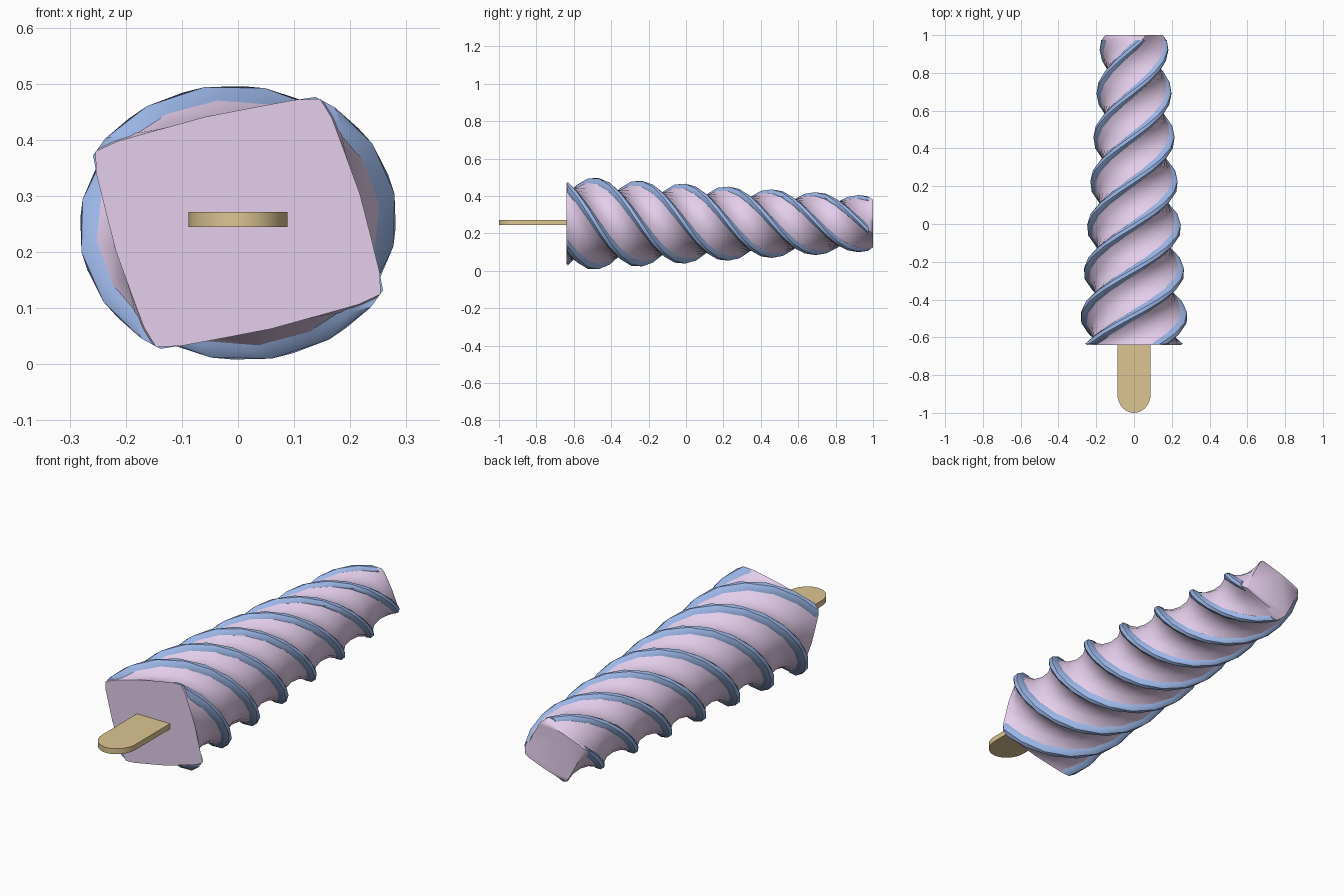
import bpy, bmesh, math

if "Cube" in bpy.data.objects:
    bpy.data.objects.remove(bpy.data.objects["Cube"])

Y0, Y1, ZC = -0.64, 1.0, 0.252
STEPS = 28


def material(name, color):
    m = bpy.data.materials.new(name)
    m.diffuse_color = (*color, 1)
    m.use_nodes = True
    m.node_tree.nodes["Principled BSDF"].inputs["Base Color"].default_value = m.diffuse_color
    return m


def finish(name, bm, mat):
    bmesh.ops.recalc_face_normals(bm, faces=bm.faces)
    me = bpy.data.meshes.new(name)
    bm.to_mesh(me)
    bm.free()
    me.materials.append(mat)
    ob = bpy.data.objects.new(name, me)
    bpy.context.collection.objects.link(ob)
    bpy.context.view_layer.objects.active = ob
    bpy.ops.object.select_all(action='DESELECT')
    ob.select_set(True)
    return ob


def twisted_point(angle, r, y):
    """Point of the twisted, tapering elliptical section at height y."""
    a = math.radians(90 - 380 * (y + 0.245) + angle)
    rx = 0.285 - 0.072 * (y + 0.48)
    rz = 0.247 - 0.066 * (y + 0.48)
    return (rx * r * math.cos(a), y, ZC + rz * r * math.sin(a))


def loft(name, section, rings, mat):
    """Sweep (angle, radius) section along rings of (y, scale)."""
    bm = bmesh.new()
    loops = [[bm.verts.new(twisted_point(a, r * s, y)) for a, r in section]
             for y, s in rings]
    n = len(section)
    for A, B in zip(loops, loops[1:]):
        for i in range(n):
            j = (i + 1) % n
            bm.faces.new((A[i], A[j], B[j], B[i]))
    bm.faces.new(loops[0])
    bm.faces.new(loops[-1])
    return finish(name, bm, mat)


pink = material("pink_ice", (0.78, 0.62, 0.84))
blue = material("blue_ice", (0.33, 0.47, 0.80))
wood = material("wood", (0.72, 0.56, 0.29))

# Twisted square ice body, flared lip at the base, softened rim at the tip
corner = [(0, 0.97), (8, 0.90), (25, 0.78), (45, 0.745), (65, 0.78), (82, 0.90)]
section = [(q * 90 + a, r) for q in range(4) for a, r in corner]
ys = [Y0 + (0.98 - Y0) * i / STEPS for i in range(STEPS + 1)]
rings = [(Y0, 1.02)] + [(Y0 + 0.015, 0.995)] + [(y, 1) for y in ys[1:]] + [(Y1, 0.95)]
loft("ice_body", section, rings, pink)
bpy.ops.object.shade_smooth_by_angle(angle=math.radians(60))

# Four raised ribbons following the ridges
ribbon = [(-12, 0.80), (-10, 0.92), (-4, 0.99), (4, 0.99), (10, 0.92), (12, 0.80)]
for q in range(4):
    sec = [(q * 90 + a, r) for a, r in ribbon]
    rr = [(Y0 + 0.006, 1)] + [(y, 1) for y in ys[1:-1]] + [(0.975, 0.985)]
    loft(f"ridge_stripe_{q + 1}", sec, rr, blue)
    bpy.ops.object.shade_smooth_by_angle(angle=math.radians(40))

# Flat stick with a rounded end
W, T = 0.088, 0.026
outline = [(W, -0.45)] + [
    (W * math.cos(t), -0.9 - 0.1 * math.sin(t))
    for t in (math.pi * i / 14 for i in range(15))] + [(-W, -0.45)]
bm = bmesh.new()
base = bm.faces.new([bm.verts.new((x, y, 0.258 - T / 2)) for x, y in outline])
ext = bmesh.ops.extrude_face_region(bm, geom=[base])
bmesh.ops.translate(bm, vec=(0, 0, T),
                    verts=[v for v in ext["geom"] if isinstance(v, bmesh.types.BMVert)])
finish("stick", bm, wood)
bpy.ops.object.shade_smooth_by_angle(angle=math.radians(40))
